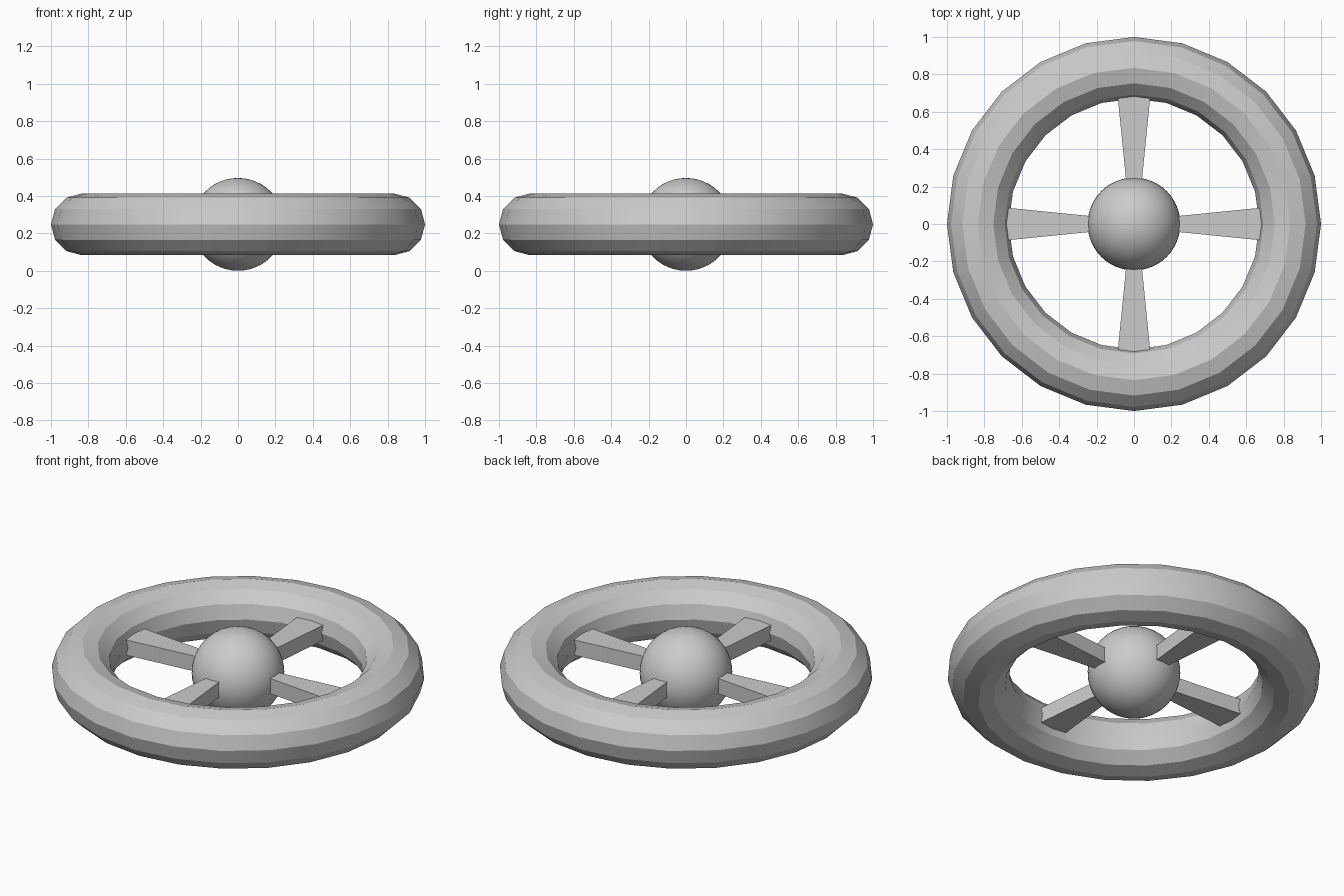
import bpy, bmesh, math
from mathutils import Matrix

if "Cube" in bpy.data.objects:
    bpy.data.objects.remove(bpy.data.objects["Cube"])

CZ = 0.248  # height of the wheel centre

# Rim: 24 x 12 ring, smooth around the wheel, faceted across the tube
bpy.ops.mesh.primitive_torus_add(major_radius=0.835, minor_radius=0.165,
                                 major_segments=24, minor_segments=12,
                                 location=(0, 0, CZ))
bpy.context.object.name = "rim"
bpy.ops.object.shade_smooth_by_angle(angle=math.radians(22))

# Hub ball
bpy.ops.mesh.primitive_uv_sphere_add(segments=48, ring_count=24, radius=CZ,
                                     location=(0, 0, CZ))
bpy.context.object.name = "hub"
bpy.ops.object.shade_smooth()


def spoke(name, angle, r0=0.18, r1=0.71, w0=0.037, w1=0.090, h=0.045):
    """Box widening outward, ends buried in hub and rim."""
    bm = bmesh.new()
    bmesh.ops.create_cube(bm, size=2)
    for v in bm.verts:
        outer = v.co.x > 0
        v.co.x = r1 if outer else r0
        v.co.y *= w1 if outer else w0
        v.co.z *= h
    bm.transform(Matrix.Rotation(angle, 4, 'Z'))
    mesh = bpy.data.meshes.new(name)
    bm.to_mesh(mesh)
    bm.free()
    ob = bpy.data.objects.new(name, mesh)
    ob.location.z = CZ
    bpy.context.collection.objects.link(ob)


# Four spokes
for i, side in enumerate(("right", "back", "left", "front")):
    spoke(side + "_spoke", i * math.pi / 2)
